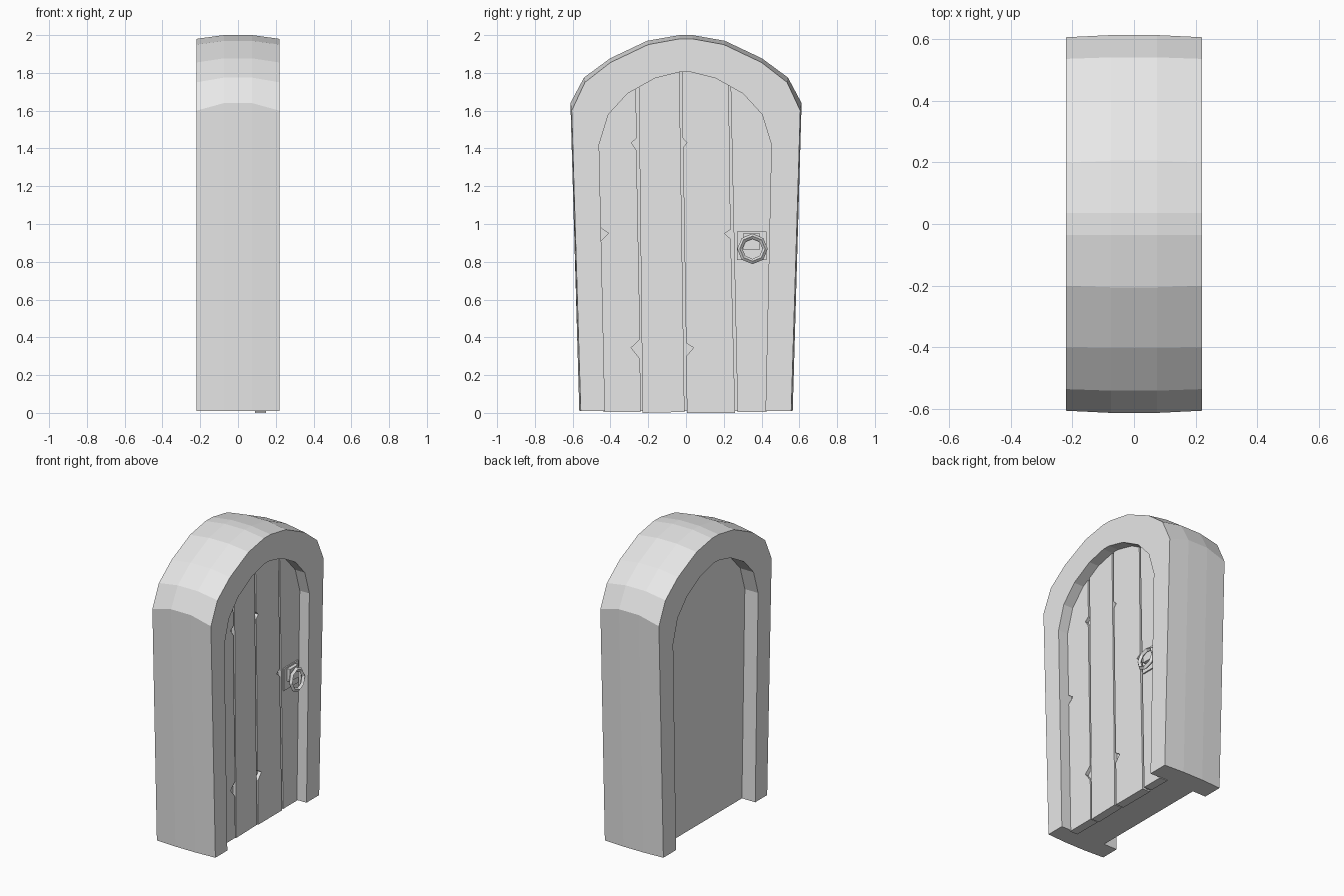
import bpy, bmesh, math
from mathutils import Matrix

cube = bpy.data.objects.get("Cube")
if cube:
    bpy.data.objects.remove(cube)

grey = bpy.data.materials.new("plain grey")
grey.use_nodes = True
grey.diffuse_color = (0.8, 0.8, 0.8, 1)
grey.node_tree.nodes["Principled BSDF"].inputs["Base Color"].default_value = (0.8, 0.8, 0.8, 1)


def finish(name, bm):
    bmesh.ops.recalc_face_normals(bm, faces=bm.faces)
    mesh = bpy.data.meshes.new(name)
    bm.to_mesh(mesh)
    bm.free()
    mesh.materials.append(grey)
    obj = bpy.data.objects.new(name, mesh)
    bpy.context.scene.collection.objects.link(obj)
    return obj


def arch(half, shift=0.0):
    """Mirror a half outline of (y, z) points into a full open arch."""
    return [(-y + shift, z) for y, z in half] + [(y + shift, z) for y, z in reversed(half)]


def slab(name, outline, x0, x1):
    """Extrude a (y, z) outline along x."""
    bm = bmesh.new()
    face = bm.faces.new([bm.verts.new((x0, y, z)) for y, z in outline])
    new = bmesh.ops.extrude_face_region(bm, geom=[face])["geom"]
    bmesh.ops.translate(bm, vec=(x1 - x0, 0, 0),
                        verts=[v for v in new if isinstance(v, bmesh.types.BMVert)])
    return finish(name, bm)


# Stone surround with a bulged outside and a recessed panel on each face
crown = arch([(0.565, 0.01), (0.612, 1.64), (0.54, 1.775), (0.402, 1.877), (0.205, 1.97), (0.035, 2.0)])
rim = arch([(0.557, 0.01), (0.605, 1.6), (0.535, 1.75), (0.4, 1.855), (0.2, 1.95), (0.035, 1.98)])
opening = arch([(0.425, 0.01), (0.456, 1.42), (0.407, 1.58), (0.306, 1.69), (0.16, 1.772), (0.027, 1.805)], -0.004)
bm = bmesh.new()
rows = []
for x, outline in [(-0.12, opening), (-0.22, opening), (-0.22, rim), (-0.075, crown),
                   (0.075, crown), (0.22, rim), (0.22, opening), (0.125, opening)]:
    rows.append([bm.verts.new((x, y, z)) for y, z in outline])
for a, b in zip(rows, rows[1:]):
    for i in range(len(a) - 1):
        bm.faces.new((a[i], a[i + 1], b[i + 1], b[i]))
bm.faces.new(rows[0])
bm.faces.new(rows[-1])
bm.faces.new([r[0] for r in rows] + [r[-1] for r in reversed(rows)])
finish("door_surround", bm)

# Planks with chipped edges; their tops run into the surround
planks = {
    "plank_outer_right": [(-0.436, 0.005), (-0.45, 0.91), (-0.41, 0.95), (-0.452, 0.98), (-0.47, 1.43),
                          (-0.42, 1.59), (-0.32, 1.7), (-0.267, 1.73), (-0.26, 1.455), (-0.29, 1.43),
                          (-0.262, 1.39), (-0.243, 0.39), (-0.29, 0.345), (-0.243, 0.285), (-0.24, 0.005)],
    "plank_inner_right": [(-0.23, 0), (-0.25, 1.74), (-0.16, 1.785), (-0.035, 1.815), (-0.008, 0.005)],
    "plank_inner_left": [(0.005, 0), (0.001, 0.3), (0.04, 0.345), (0, 0.37), (-0.016, 1.405),
                         (0.005, 1.43), (-0.018, 1.455), (-0.022, 1.815), (0.02, 1.815), (0.16, 1.785),
                         (0.226, 1.75), (0.236, 0.97), (0.204, 0.95), (0.237, 0.92), (0.26, 0)],
    "plank_outer_left": [(0.273, 0.005), (0.236, 1.745), (0.31, 1.705), (0.415, 1.59), (0.46, 1.43), (0.426, 0.005)],
}
for name, outline in planks.items():
    slab(name, outline, 0.09, 0.148)


def box(name, y0, y1, z0, z1, x0, x1):
    return slab(name, [(y0, z0), (y0, z1), (y1, z1), (y1, z0)], x0, x1)


# Handle: back plate, bracket and hanging ring
box("handle_plate", 0.27, 0.425, 0.81, 0.96, 0.14, 0.157)
box("handle_bracket", 0.302, 0.392, 0.865, 0.95, 0.15, 0.18)
bpy.ops.mesh.primitive_torus_add(major_segments=8, minor_segments=4,
                                 major_radius=0.067, minor_radius=0.014)
ring = bpy.context.object
ring.name = "handle_ring"
ring.data.transform(Matrix.Translation((0.196, 0.352, 0.868))
                    @ Matrix.Rotation(math.radians(83), 4, "Y"))
ring.data.materials.clear()
ring.data.materials.append(grey)
for poly in ring.data.polygons:
    poly.use_smooth = False
